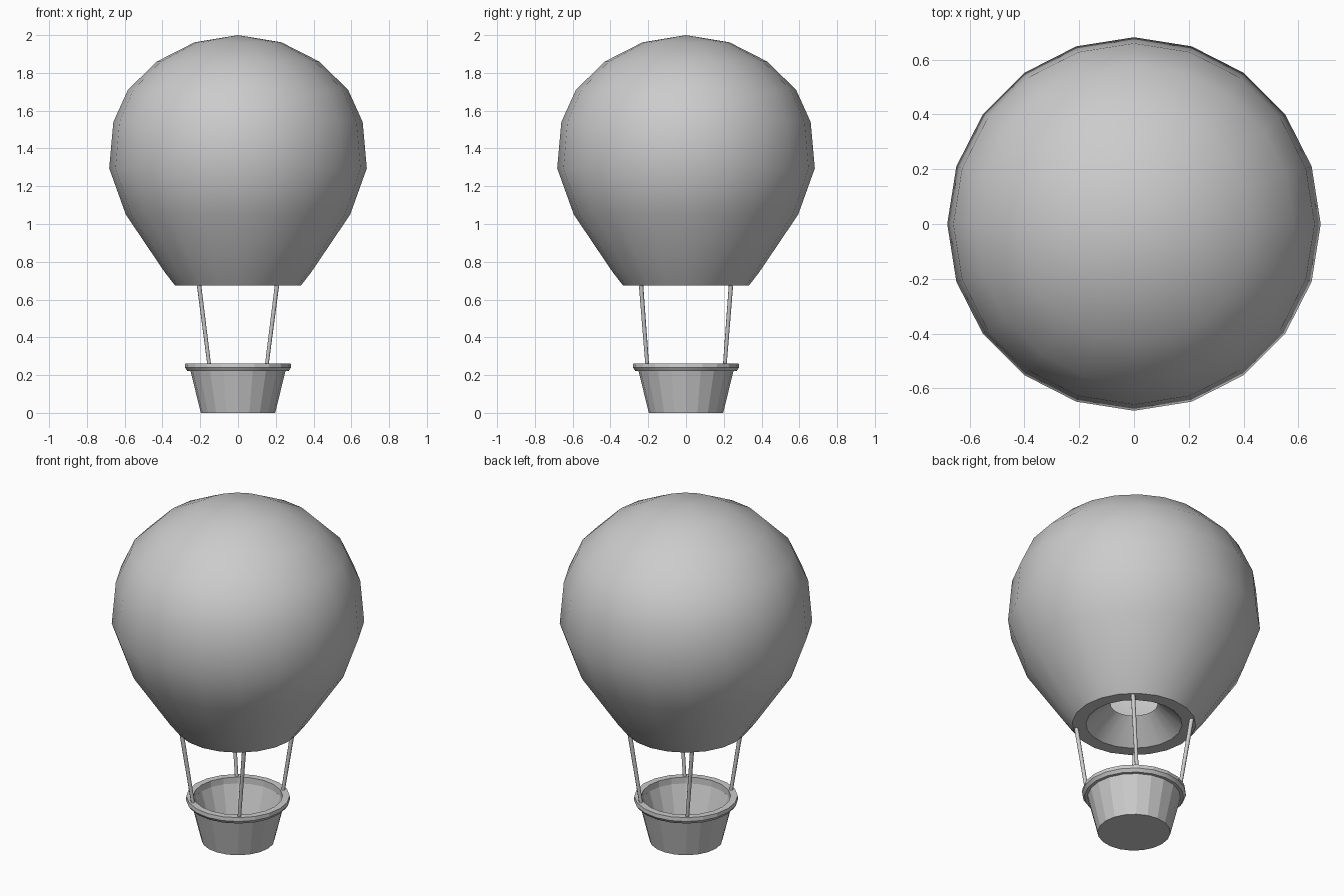
import bpy, bmesh, math
from mathutils import Vector

if "Cube" in bpy.data.objects:
    bpy.data.objects.remove(bpy.data.objects["Cube"])

SIDES = 20


def finish(name, bm, angle):
    bmesh.ops.recalc_face_normals(bm, faces=bm.faces)
    mesh = bpy.data.meshes.new(name)
    bm.to_mesh(mesh)
    bm.free()
    obj = bpy.data.objects.new(name, mesh)
    bpy.context.collection.objects.link(obj)
    bpy.ops.object.select_all(action='DESELECT')
    obj.select_set(True)
    bpy.context.view_layer.objects.active = obj
    bpy.ops.object.shade_smooth_by_angle(angle=math.radians(angle))
    return obj


def lathe(name, profile, angle=35):
    """Revolve (radius, z) points around z; radius 0 becomes a pole."""
    bm = bmesh.new()
    rings = []
    for r, z in profile:
        if r == 0:
            rings.append([bm.verts.new((0, 0, z))] * SIDES)
        else:
            rings.append([bm.verts.new((r * math.cos(a), r * math.sin(a), z))
                          for a in (2 * math.pi * i / SIDES for i in range(SIDES))])
    for lo, hi in zip(rings, rings[1:]):
        for i in range(SIDES):
            j = (i + 1) % SIDES
            bm.faces.new(list(dict.fromkeys((lo[i], lo[j], hi[j], hi[i]))))
    return finish(name, bm, angle)


def rope(name, start, end, r_start, r_end):
    start, end = Vector(start), Vector(end)
    axis = end - start
    bm = bmesh.new()
    bmesh.ops.create_cone(bm, cap_ends=True, segments=8, radius1=r_start,
                          radius2=r_end, depth=axis.length)
    bmesh.ops.rotate(bm, verts=bm.verts,
                     matrix=axis.to_track_quat('Z', 'Y').to_matrix())
    bmesh.ops.translate(bm, verts=bm.verts, vec=(start + end) / 2)
    return finish(name, bm, 50)


# Balloon envelope, with the mouth folded inward at the bottom
lathe("envelope", [
    (0.127, 0.80), (0.26, 0.675), (0.334, 0.675), (0.39, 0.748), (0.594, 1.05),
    (0.682, 1.295), (0.66, 1.54), (0.583, 1.71), (0.43, 1.86), (0.23, 1.962), (0, 2.0)])

# Hollow basket body
lathe("basket", [
    (0, 0), (0.197, 0), (0.252, 0.225), (0.24, 0.225), (0.18, 0.03), (0, 0.03)], 15)

# Flared rim around the basket
lathe("basket_rim", [
    (0.240, 0.222), (0.268, 0.222), (0.281, 0.240), (0.279, 0.262),
    (0.241, 0.262), (0.240, 0.222)], 15)

# Four ropes between basket and envelope
for sx, side in ((-1, "left"), (1, "right")):
    for sy, end in ((-1, "front"), (1, "back")):
        rope(f"rope_{end}_{side}", (sx * 0.150, sy * 0.204, 0.235),
             (sx * 0.208, sy * 0.239, 0.69), 0.010, 0.012)
